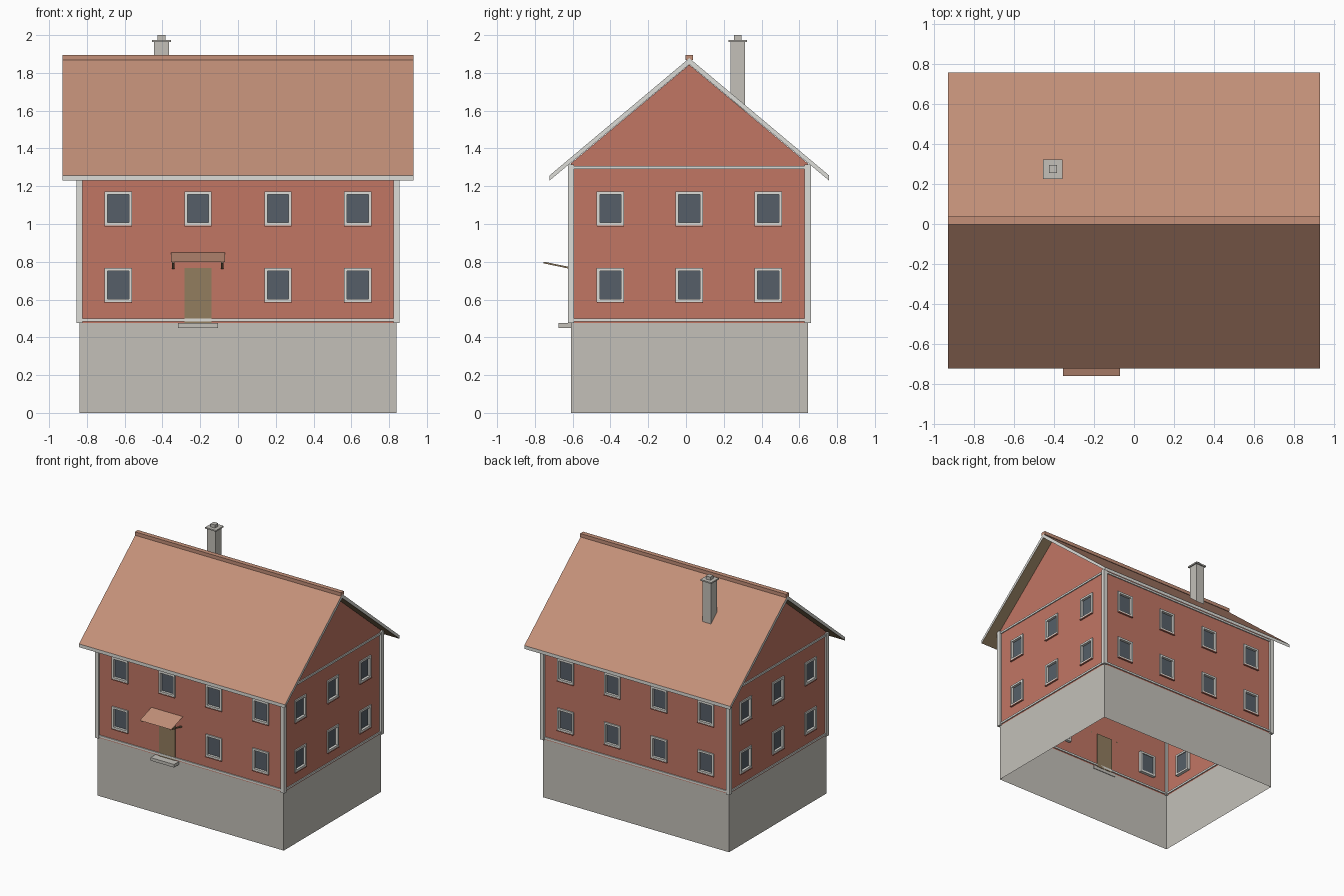
import bpy, bmesh, math
from mathutils import Vector, Matrix

if "Cube" in bpy.data.objects:
    bpy.data.objects.remove(bpy.data.objects["Cube"])

def material(name, *rgb):
    lin = [((c / 255 + 0.055) / 1.055) ** 2.4 for c in rgb]
    m = bpy.data.materials.new(name)
    m.diffuse_color = (*lin, 1)
    m.use_nodes = True
    m.node_tree.nodes["Principled BSDF"].inputs["Base Color"].default_value = m.diffuse_color
    return m

RED = material("red_wall", 193, 118, 100)
TILE = material("roof_tile", 195, 144, 121)
STONE = material("grey_stone", 195, 192, 185)
TRIM = material("pale_trim", 220, 220, 215)
GLASS = material("dark_glass", 86, 95, 104)
WOOD = material("brown_wood", 146, 125, 95)

def finish(name, bm, *mats):
    me = bpy.data.meshes.new(name)
    bm.to_mesh(me)
    bm.free()
    for m in mats:
        me.materials.append(m)
    ob = bpy.data.objects.new(name, me)
    bpy.context.collection.objects.link(ob)
    return ob

def add_box(bm, a, b):
    lo = Vector([min(p, q) for p, q in zip(a, b)])
    hi = Vector([max(p, q) for p, q in zip(a, b)])
    mat = Matrix.Translation((lo + hi) / 2) @ Matrix.Diagonal((*(hi - lo), 1))
    bmesh.ops.create_cube(bm, size=1, matrix=mat)

def box(name, a, b, mat):
    bm = bmesh.new()
    add_box(bm, a, b)
    return finish(name, bm, mat)

def quad(bm, pts):
    bm.faces.new([bm.verts.new(p) for p in pts])

# main dimensions
YC, HX, HY = 0.0175, 0.84, 0.6275
BASE, EAVE, APEX = 0.475, 1.32, 1.843
SIDES = {"front": (0, -1), "back": (0, 1), "left": (-1, 0), "right": (1, 0)}
ROWS = [(0.587, 0.767), (0.992, 1.172)]
WW = 0.0725

foundation = bmesh.new()
for side, n in SIDES.items():
    n = Vector((*n, 0))
    u = Vector((0, 0, 1)).cross(n)
    long = n.x == 0
    half, dist = (HX, HY) if long else (HY, HX)

    # point from along-wall, outward and height coordinates
    def P(a, d, z):
        return Vector((0, YC, 0)) + u * a + n * (dist + d) + Vector((0, 0, z))

    quad(foundation, [P(-half, 0, 0), P(half, 0, 0), P(half, 0, BASE), P(-half, 0, BASE)])

    # wall sheet with window openings
    cols = [-0.634, -0.2115, 0.2115, 0.634] if long else [-0.4175, 0, 0.4175]
    holes = [(c, r) for c in cols for r in ROWS
             if not (side == "front" and c == cols[1] and r == ROWS[0])]
    us = [-half] + [c + s * WW for c in cols for s in (-1, 1)] + [half]
    vs = [BASE, *ROWS[0], *ROWS[1], EAVE]
    wall = bmesh.new()
    for a0, a1 in zip(us, us[1:]):
        for z0, z1 in zip(vs, vs[1:]):
            am, zm = (a0 + a1) / 2, (z0 + z1) / 2
            if any(abs(am - c) < WW and r[0] < zm < r[1] for c, r in holes):
                continue
            quad(wall, [P(a0, 0, z0), P(a1, 0, z0), P(a1, 0, z1), P(a0, 0, z1)])
    if not long:
        quad(wall, [P(-half, 0, EAVE), P(half, 0, EAVE), P(0, 0, APEX)])
    bmesh.ops.remove_doubles(wall, verts=wall.verts, dist=1e-5)
    finish(side + "_wall", wall, RED)

    # window frames, panes and sills
    frames, panes, sills = bmesh.new(), bmesh.new(), bmesh.new()
    t = 0.016
    for c, (z0, z1) in holes:
        for s in (-1, 1):
            add_box(frames, P(c + s * WW, -0.025, z0), P(c + s * (WW - t), 0.01, z1))
        for za, zb in ((z0, z0 + t), (z1 - t, z1)):
            add_box(frames, P(c - WW + t, -0.025, za), P(c + WW - t, 0.01, zb))
        add_box(panes, P(c - WW + t, -0.018, z0 + t), P(c + WW - t, -0.01, z1 - t))
        add_box(sills, P(c - WW, 0, z0 - 0.006), P(c + WW, 0.014, z0))
    finish(side + "_window_frames", frames, TRIM)
    finish(side + "_window_panes", panes, GLASS)
    finish(side + "_window_sills", sills, RED)

    # horizontal trim bands
    bands = bmesh.new()
    for z in (0.492, 1.298):
        add_box(bands, P(-half, -0.008, z - 0.008), P(half, 0.008, z + 0.008))
    finish(side + "_trim_bands", bands, TRIM)
finish("foundation", foundation, STONE)

# corner boards
for sx, a in ((-1, "left"), (1, "right")):
    for sy, b in ((-1, "front"), (1, "back")):
        box(f"{b}_{a}_corner_board", (sx * 0.822, YC + sy * 0.61, BASE),
            (sx * 0.855, YC + sy * 0.643, 1.315), TRIM)

# roof: chevron profile extruded along x; tile on top, wood below, pale edges
profile = [(-0.74, 1.257), (0, 1.878), (0.74, 1.257), (0.74, 1.23), (0, 1.845), (-0.74, 1.23)]
bm = bmesh.new()
ends = [[bm.verts.new((x, YC + y, z)) for y, z in profile] for x in (-0.93, 0.93)]
for i in range(6):
    j = (i + 1) % 6
    bm.faces.new((ends[0][i], ends[0][j], ends[1][j], ends[1][i]))
for e in ends:
    bm.faces.new((e[0], e[1], e[4], e[5]))
    bm.faces.new((e[1], e[2], e[3], e[4]))
bmesh.ops.recalc_face_normals(bm, faces=bm.faces)
for f in bm.faces:
    f.normal_update()
    f.material_index = 0 if f.normal.z > 0.3 else 1 if f.normal.z < -0.3 else 2
finish("roof", bm, TILE, WOOD, TRIM)
box("ridge_cap", (-0.93, YC - 0.019, 1.868), (0.93, YC + 0.019, 1.896), TILE)

# chimney
CX, CY = -0.405, 0.274
for name, r, z0, z1 in (("chimney_shaft", 0.039, 1.5, 1.965),
                        ("chimney_cap", 0.049, 1.963, 1.974),
                        ("chimney_pot", 0.02, 1.974, 2.0)):
    box(name, (CX - r, CY - r, z0), (CX + r, CY + r, z1), STONE)

# door, step and canopy
box("door", (-0.284, -0.616, BASE), (-0.139, -0.602, 0.768), WOOD)
box("door_step", (-0.318, -0.675, 0.45), (-0.105, -0.605, 0.475), STONE)
bm = bmesh.new()
quad(bm, [(-0.355, -0.76, 0.8), (-0.07, -0.76, 0.8), (-0.07, -0.61, 0.85), (-0.355, -0.61, 0.85)])
finish("door_canopy", bm, TILE)
for side, x in (("left", -0.343), ("right", -0.083)):
    bm = bmesh.new()
    mat = (Matrix.Translation((x, -0.681, 0.781)) @ Matrix.Rotation(math.atan2(-0.03, 0.145), 4, 'X')
           @ Matrix.Diagonal((0.012, 0.148, 0.009, 1)))
    bmesh.ops.create_cube(bm, size=1, matrix=mat)
    finish(side + "_canopy_strut", bm, WOOD)
